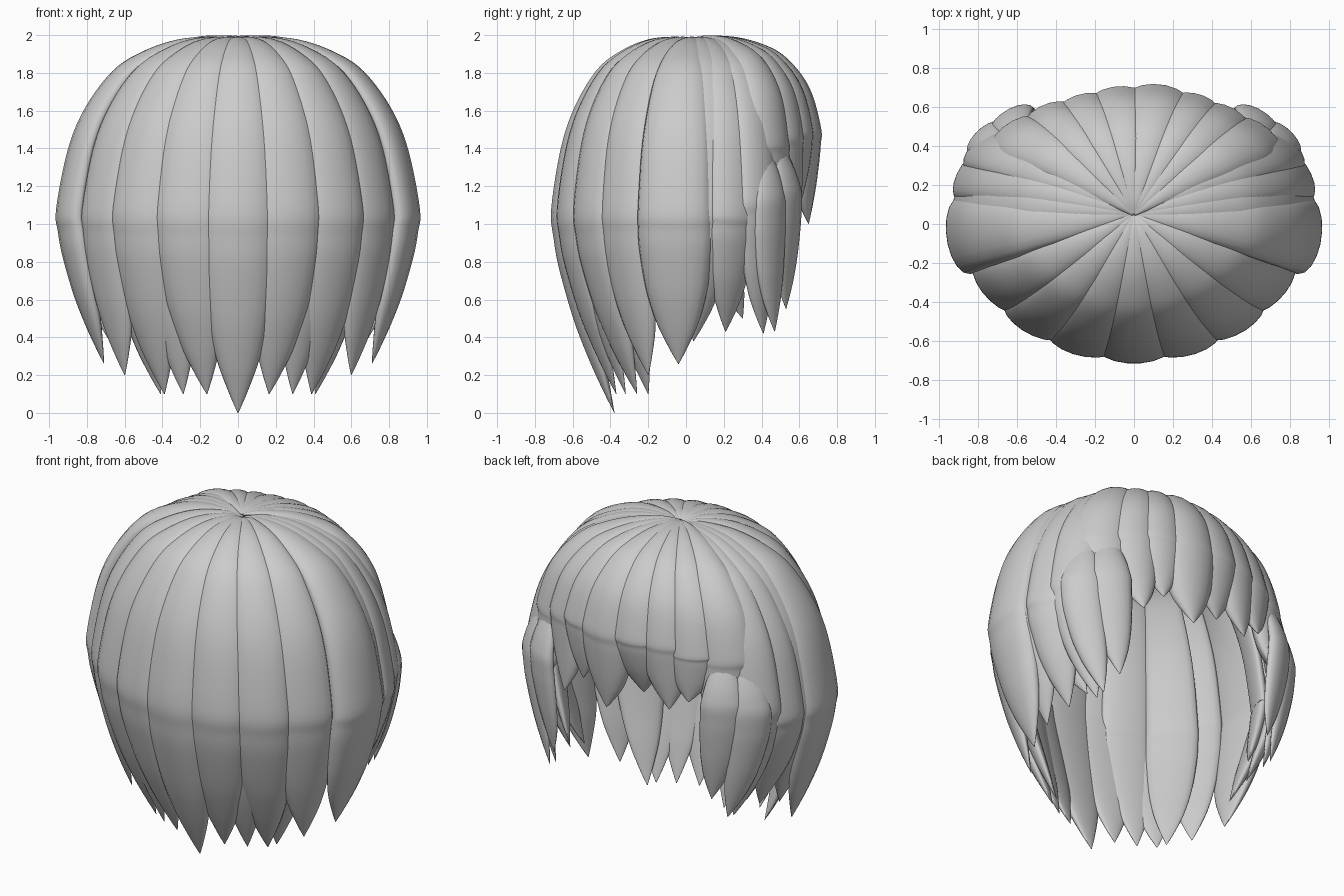
import bpy, bmesh, math
from mathutils import Vector

if "Cube" in bpy.data.objects:
    bpy.data.objects.remove(bpy.data.objects["Cube"])

CROWN = (0, 0.05, 1.96)
A2, B2 = 0.96 ** 2, 0.71 ** 2
SIDES, STEPS = 18, 5
# dome part of a lock: (radial share, height share, width share)
UPPER = [(0, 1, .06), (.12, 1.035, .18), (.33, 1.02, .4), (.53, .945, .58), (.69, .83, .72),
         (.84, .61, .85), (.935, .36, .94), (1, 0, 1)]
# hanging part: (share of the way to the tip, width share)
LOWER = [(.15, 1), (.3, .97), (.55, .82), (.75, .58), (.9, .27), (1, .012)]


def catmull(a, b, c, d, t):
    return 0.5 * (2 * b + (c - a) * t + (2 * a - 5 * b + 4 * c - d) * t * t
                  + (3 * b - a - 3 * c + d) * t ** 3)


def lock(name, widest, tip, half_width, start=CROWN, depth=.48, tuft=False):
    """Closed tapering lock: start -> widest outer point -> pointed tip."""
    c, e, t = Vector(start), Vector(widest), Vector(tip)
    keys = []
    for r, h, w in UPPER:
        if tuft:  # pointed root that slides out from under the other locks
            h, w = .35 * h + .65 * (1 - r), w ** 1.5
        p = c.lerp(e, r)
        p.z = e.z + (c.z - e.z) * h
        keys.append(Vector((*p, w)))
    for u, w in LOWER:
        p = e.lerp(t, u ** 1.7)
        p.z = e.z + (t.z - e.z) * u
        keys.append(Vector((*p, w)))
    # smooth path through the keys
    pts = []
    n = len(keys)
    for i in range(n - 1):
        q = [keys[max(0, min(n - 1, i + k))] for k in (-1, 0, 1, 2)]
        pts += [catmull(*q, s / STEPS) for s in range(STEPS)]
    pts.append(keys[-1])
    # across-direction turns from radial at the crown to the head outline below
    rad = Vector((e.x - c.x, e.y - c.y, 0)).normalized()
    out = Vector((e.x / A2, e.y / B2, 0)).normalized()
    up = Vector((0, 0, 1))
    bm = bmesh.new()
    rings = []
    for i, p in enumerate(pts):
        a, b = pts[max(0, i - 1)], pts[min(len(pts) - 1, i + 1)]
        tangent = (b - a).to_3d().normalized()
        side = up.cross(rad.lerp(out, min(1, i / 35))).normalized()
        normal = side.cross(tangent).normalized()
        if normal.dot(rad + up * .5) < 0:
            normal.negate()
        w = half_width * max(p.w, .01)
        th = depth * w
        mid = p.to_3d() - normal * th
        ring = []
        for k in range(SIDES):
            ang = 2 * math.pi * k / SIDES
            s = math.sin(ang)
            ring.append(bm.verts.new(mid + side * w * math.cos(ang)
                                     + normal * th * s * (1 if s > 0 else .5)))
        rings.append(ring)
    for r0, r1 in zip(rings, rings[1:]):
        for k in range(SIDES):
            j = (k + 1) % SIDES
            bm.faces.new((r0[k], r0[j], r1[j], r1[k]))
    bm.faces.new(rings[0])
    bm.faces.new(rings[-1])
    bmesh.ops.recalc_face_normals(bm, faces=bm.faces)
    for f in bm.faces:
        f.smooth = True
    me = bpy.data.meshes.new(name)
    bm.to_mesh(me)
    bm.free()
    bpy.context.collection.objects.link(bpy.data.objects.new(name, me))


def pair(name, widest, tip, w, start=CROWN, **kw):
    for s, label in ((1, "right"), (-1, "left")):
        flip = lambda v: (v[0] * s, v[1], v[2])
        lock(f"{name}_{label}", flip(widest), flip(tip), w, flip(start), **kw)


# long locks
lock("long_lock_centre", (0, -.715, 1.08), (0, -.38, 0), .20)
LONG = [((.28, -.675, 1.08), (.165, -.37, .1), .19),
        ((.545, -.56, 1.08), (.39, -.26, .1), .18),
        ((.76, -.37, 1.08), (.6, -.2, .2), .17),
        ((.96, -.07, 1.08), (.71, -.04, .26), .20),
        ((.92, .14, 1.08), (.68, .04, .38), .14),
        ((.895, .28, 1.08), (.66, .21, .43), .14),
        ((.82, .42, 1.15), (.62, .41, .42), .13)]
for i, (e, t, w) in enumerate(LONG):
    pair(f"long_lock_{i + 1}", e, t, w)

# inner locks showing between the long tips
UNDER = [((.39, -.57, 1.0), (.29, -.32, .1), .15),
         ((.62, -.40, 1.0), (.41, -.2, .1), .15),
         ((.82, .2, 1.0), (.6, .3, .5), .11)]
for i, (e, t, w) in enumerate(UNDER):
    pair(f"under_lock_{i + 1}", e, t, w, (0, .05, 1.88))

# side tufts beside the face opening
pair("side_tuft_outer", (.80, .48, 1.12), (.62, .47, .43), .12, (.62, .33, 1.58), tuft=True)
pair("side_tuft_inner", (.66, .58, 1.16), (.55, .53, .55), .13, (.54, .38, 1.6), tuft=True)

# short fringe
FRINGE = [((.13, .715, 1.5), (.1, .65, 1.0), .18),
          ((-.08, .705, 1.5), (-.12, .59, 1.13), .17),
          ((-.27, .665, 1.5), (-.31, .61, 1.08), .15),
          ((-.46, .61, 1.46), (-.43, .59, 1.15), .15),
          ((-.65, .51, 1.44), (-.62, .54, .98), .17),
          ((.33, .665, 1.5), (.29, .61, 1.12), .14),
          ((.49, .60, 1.48), (.43, .60, 1.0), .15),
          ((.67, .50, 1.44), (.64, .54, 1.0), .17)]
for i, (e, t, w) in enumerate(FRINGE):
    lock(f"fringe_lock_{i + 1}", e, t, w, (0, .05, 1.98), depth=.6)
